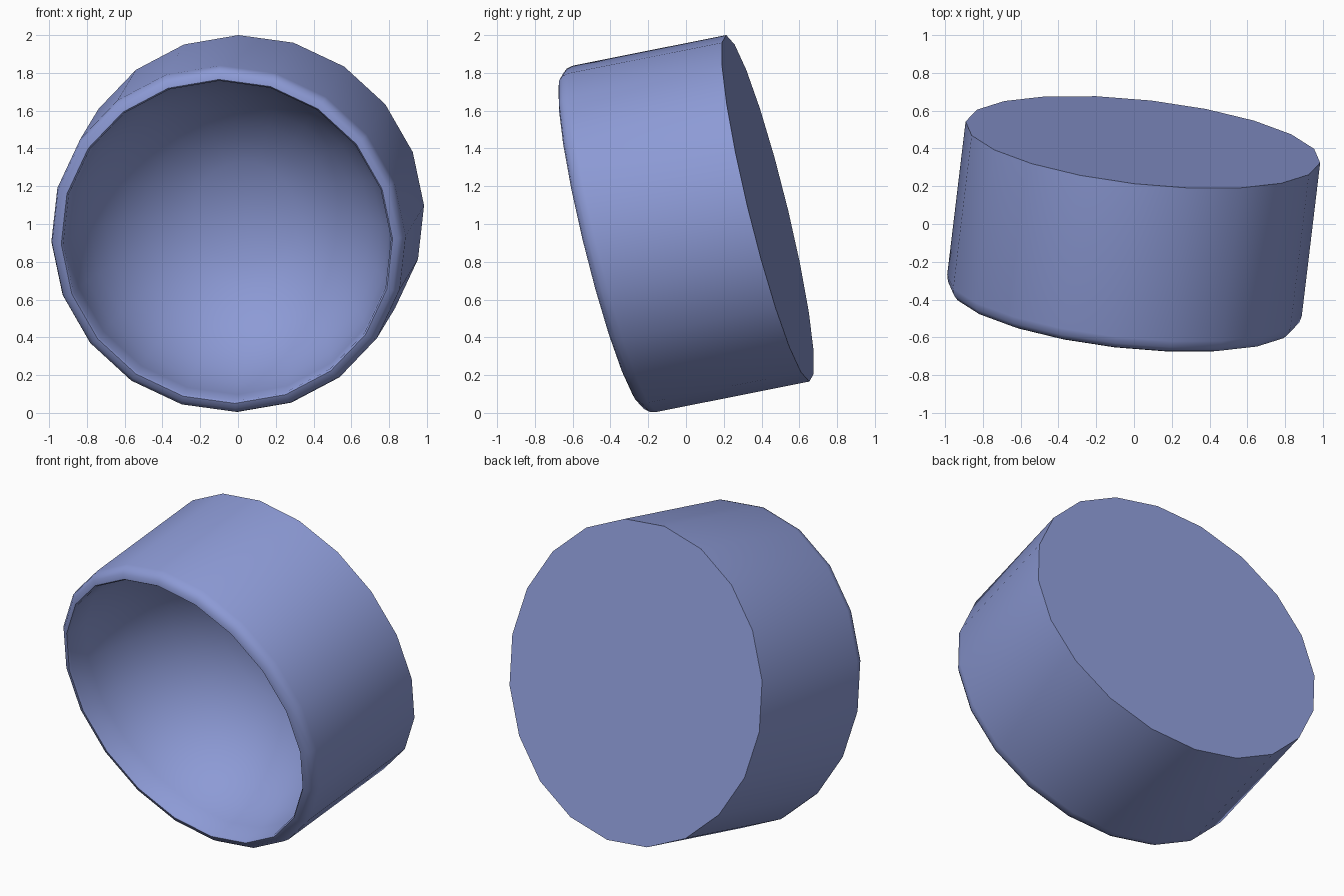
import bpy, bmesh
from math import sin, cos, pi, radians
from mathutils import Vector

if "Cube" in bpy.data.objects:
    bpy.data.objects.remove(bpy.data.objects["Cube"])

SIDES = 20
BACK = Vector((0.047, 0.433, 1.083))     # centre of the closed back disc
AXIS = Vector((0.12, 1.0, 0.199))        # tilted axis, per unit of depth
U = Vector((0.938, -0.109, 0.015))       # disc spokes, radius 1 = outer wall
V = Vector((-0.045, -0.220, 0.917))

# (radius, distance from back) profile: back, wall, rounded lip, bowl
FRONT, HOLE, BOWL = 0.88, 0.925, 0.82
profile = [(1.0, 0.0), (1.0, 0.81)]
profile += [(0.935 + 0.065 * cos(a), 0.81 + 0.07 * sin(a)) for a in (pi / 6, pi / 3, pi / 2)]
profile += [(HOLE * cos(a), FRONT - 0.01 - BOWL * sin(a))
            for a in (radians(9 * i) for i in range(10))][:-1]


def point(r, d, k):
    t = 2 * pi * k / SIDES
    return BACK - AXIS * d + (U * cos(t) + V * sin(t)) * r


bm = bmesh.new()
rings = [[bm.verts.new(point(r, d, k)) for k in range(SIDES)] for r, d in profile]
for a, b in zip(rings, rings[1:]):
    for k in range(SIDES):
        n = (k + 1) % SIDES
        bm.faces.new((a[k], a[n], b[n], b[k]))
# flat back and bottom of the bowl
bm.faces.new(rings[0])
tip = bm.verts.new(point(0, FRONT - 0.01 - BOWL, 0))
for k in range(SIDES):
    bm.faces.new((rings[-1][k], rings[-1][(k + 1) % SIDES], tip))
bmesh.ops.recalc_face_normals(bm, faces=bm.faces)

mesh = bpy.data.meshes.new("tilted_cup")
bm.to_mesh(mesh)
bm.free()
cup = bpy.data.objects.new("tilted_cup", mesh)
bpy.context.collection.objects.link(cup)

# slate blue paint
paint = bpy.data.materials.new("slate_blue")
paint.diffuse_color = (0.265, 0.325, 0.67, 1)
paint.use_nodes = True
paint.node_tree.nodes["Principled BSDF"].inputs["Base Color"].default_value = paint.diffuse_color
mesh.materials.append(paint)

bpy.context.view_layer.objects.active = cup
cup.select_set(True)
bpy.ops.object.shade_smooth_by_angle(angle=radians(40))
